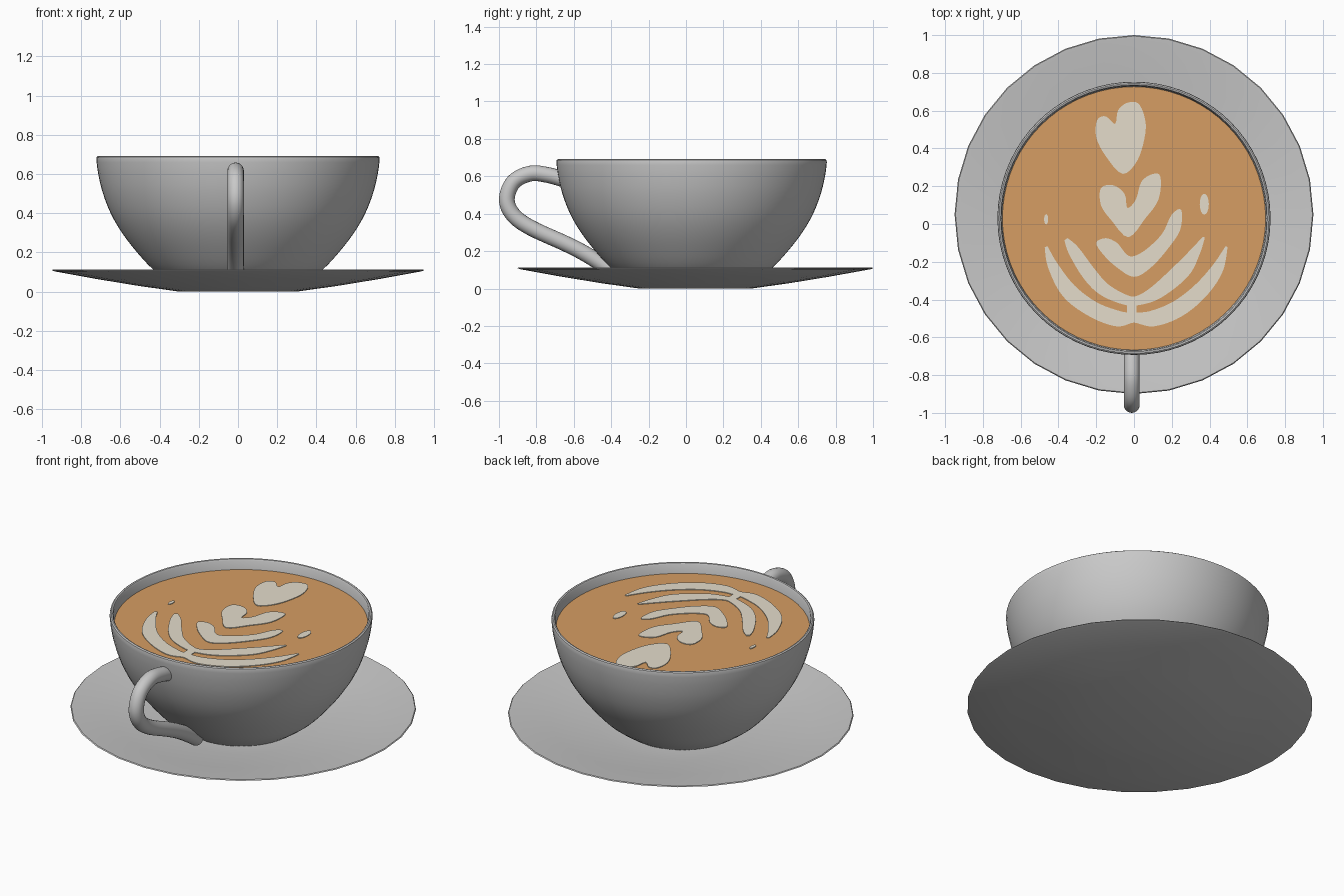
import bpy, bmesh, math
from mathutils import Vector

if "Cube" in bpy.data.objects:
    bpy.data.objects.remove(bpy.data.objects["Cube"])


def material(name, rgb):
    m = bpy.data.materials.new(name)
    m.diffuse_color = (*rgb, 1)
    m.use_nodes = True
    m.node_tree.nodes["Principled BSDF"].inputs["Base Color"].default_value = m.diffuse_color
    return m


PORCELAIN = material("porcelain_grey", (0.58, 0.58, 0.58))
COFFEE = material("coffee_brown", (0.67, 0.34, 0.125))
FOAM = material("milk_foam", (0.78, 0.72, 0.60))
COFFEE_Z = 0.63


def finish(name, bm, mat, smooth=True):
    bmesh.ops.recalc_face_normals(bm, faces=bm.faces[:])
    me = bpy.data.meshes.new(name)
    bm.to_mesh(me)
    bm.free()
    me.materials.append(mat)
    ob = bpy.data.objects.new(name, me)
    bpy.context.collection.objects.link(ob)
    if smooth:
        bpy.ops.object.select_all(action='DESELECT')
        ob.select_set(True)
        bpy.context.view_layer.objects.active = ob
        bpy.ops.object.shade_smooth_by_angle(angle=math.radians(40))
    return ob


def spline(pts, steps=5, closed=False):
    """Smooth curve through a few points of any dimension."""
    n = len(pts)
    get = (lambda i: pts[i % n]) if closed else (lambda i: pts[max(0, min(n - 1, i))])
    out = []
    for i in range(n if closed else n - 1):
        p = [Vector(get(i + k)) for k in (-1, 0, 1, 2)]
        for s in range(steps):
            t = s / steps
            out.append(0.5 * (2 * p[1] + (p[2] - p[0]) * t
                              + (2 * p[0] - 5 * p[1] + 4 * p[2] - p[3]) * t * t
                              + (3 * p[1] - p[0] - 3 * p[2] + p[3]) * t ** 3))
    if not closed:
        out.append(Vector(pts[-1]))
    return out


def lathe(name, profile, cy, sides, mat):
    """Revolve (radius, z) points around the vertical axis at y = cy."""
    bm = bmesh.new()
    vs = [bm.verts.new((r, cy, z)) for r, z in profile]
    es = [bm.edges.new(e) for e in zip(vs, vs[1:])]
    bmesh.ops.spin(bm, geom=vs + es, cent=(0, cy, 0), axis=(0, 0, 1),
                   angle=math.tau, steps=sides, use_duplicate=False)
    bmesh.ops.remove_doubles(bm, verts=bm.verts[:], dist=1e-4)
    return finish(name, bm, mat)


def plate(name, bm):
    """Give flat foam faces a slight thickness above the coffee."""
    bmesh.ops.recalc_face_normals(bm, faces=bm.faces[:])
    ext = bmesh.ops.extrude_face_region(bm, geom=bm.faces[:])
    for v in ext["geom"]:
        if isinstance(v, bmesh.types.BMVert):
            v.co.z += 0.004
    return finish(name, bm, FOAM, smooth=False)


def foam_shape(name, outline):
    bm = bmesh.new()
    bm.faces.new([bm.verts.new((p.x, p.y, COFFEE_Z)) for p in spline(outline, 4, True)])
    bmesh.ops.triangulate(bm, faces=bm.faces[:])
    return plate(name, bm)


def foam_stroke(name, path):
    """Band along (x, y, half width) points."""
    pts = spline(path)
    bm = bmesh.new()
    rows = []
    for i, p in enumerate(pts):
        d = pts[min(i + 1, len(pts) - 1)] - pts[max(i - 1, 0)]
        n = Vector((-d.y, d.x)).normalized() * max(p.z, 0.004)
        rows.append([bm.verts.new((p.x + s * n.x, p.y + s * n.y, COFFEE_Z)) for s in (1, -1)])
    for a, b in zip(rows, rows[1:]):
        bm.faces.new((a[0], a[1], b[1], b[0]))
    return plate(name, bm)


# Saucer
lathe("saucer", [(0, 0), (0.3, 0), (0.5, 0.028), (0.72, 0.064), (0.935, 0.103),
                 (0.95, 0.108), (0.945, 0.113), (0.925, 0.111), (0.72, 0.078),
                 (0.45, 0.04), (0.3, 0.03), (0, 0.03)], 0.05, 32, PORCELAIN)

# Cup: outer bowl, rounded rim, inner wall
outer = [(0.32, 0.03), (0.43, 0.11), (0.515, 0.2), (0.592, 0.3), (0.65, 0.4),
         (0.692, 0.51), (0.715, 0.61), (0.723, 0.675)]
rim = [(0.721, 0.687), (0.714, 0.692), (0.706, 0.69), (0.701, 0.682)]
inner = [(0.696, 0.62), (0.67, 0.51), (0.57, 0.31), (0.42, 0.13), (0.3, 0.06), (0, 0.05)]
lathe("cup", [(0, 0.03)] + [tuple(p) for p in spline(outer, 3)] + rim + inner,
      0.03, 72, PORCELAIN)

# Coffee surface
lathe("coffee", [(0, COFFEE_Z), (0.697, COFFEE_Z)], 0.03, 72, COFFEE)

# Handle: round tube swept along a loop in the y-z plane
path = spline([(-0.66, 0.585), (-0.74, 0.607), (-0.83, 0.615), (-0.92, 0.572), (-0.958, 0.48),
               (-0.925, 0.395), (-0.83, 0.325), (-0.64, 0.238), (-0.52, 0.175), (-0.38, 0.085)], 6)
bm = bmesh.new()
rings = []
for i, p in enumerate(path):
    d = path[min(i + 1, len(path) - 1)] - path[max(i - 1, 0)]
    n = Vector((-d.y, d.x)).normalized() * 0.042
    rings.append([bm.verts.new((-0.012 + 0.042 * math.cos(a), p.x + n.x * math.sin(a),
                                p.y + n.y * math.sin(a)))
                  for a in (math.tau * k / 20 for k in range(20))])
for a, b in zip(rings, rings[1:]):
    for k in range(20):
        bm.faces.new((a[k], a[k - 1], b[k - 1], b[k]))
bm.faces.new(rings[0])
bm.faces.new(rings[-1])
finish("handle", bm, PORCELAIN)

# Foam hearts and inner leaf
foam_shape("foam_top_heart", [
    (-.06, .265), (-.15, .36), (-.2, .46), (-.195, .55), (-.15, .57), (-.1, .53),
    (-.085, .6), (-.04, .64), (.02, .64), (.055, .57), (.06, .48), (.02, .34)])
foam_shape("foam_middle_heart", [
    (-.03, -.07), (-.12, .02), (-.175, .1), (-.175, .19), (-.11, .205), (-.05, .16),
    (-.035, .085), (.01, .13), (.04, .225), (.1, .265), (.14, .25), (.13, .13), (.06, .03)])
foam_shape("foam_inner_leaf", [
    (-.2, -.1), (-.15, -.075), (-.09, -.1), (-.04, -.16), (0, -.17), (.07, -.13),
    (.15, -.05), (.2, .05), (.25, .075), (.245, -.03), (.18, -.13), (.09, -.23),
    (0, -.28), (-.09, -.23), (-.16, -.165)])

# Foam outer leaves and stem
foam_stroke("foam_middle_leaf", [
    (-.36, -.08, .01), (-.32, -.14, .03), (-.24, -.26, .038), (-.16, -.345, .035),
    (-.05, -.4, .027), (.02, -.405, .025), (.12, -.36, .038), (.25, -.25, .045),
    (.32, -.155, .028), (.37, -.07, .006)])
foam_stroke("foam_outer_leaf", [
    (-.465, -.12, .008), (-.43, -.22, .027), (-.345, -.355, .042), (-.22, -.45, .042),
    (-.09, -.5, .042), (0, -.495, .027), (.1, -.5, .042), (.23, -.45, .045),
    (.35, -.355, .042), (.44, -.24, .032), (.49, -.12, .006)])
foam_stroke("foam_stem", [(-.012, -.4, .025), (-.012, -.5, .025)])

# Foam dots
for name, x, y, rx, ry in (("foam_right_dot", .372, .105, .024, .055),
                           ("foam_left_dot", -.465, .025, .011, .027)):
    foam_shape(name, [(x + rx * math.cos(a), y + ry * math.sin(a))
                      for a in (math.tau * k / 8 for k in range(8))])
